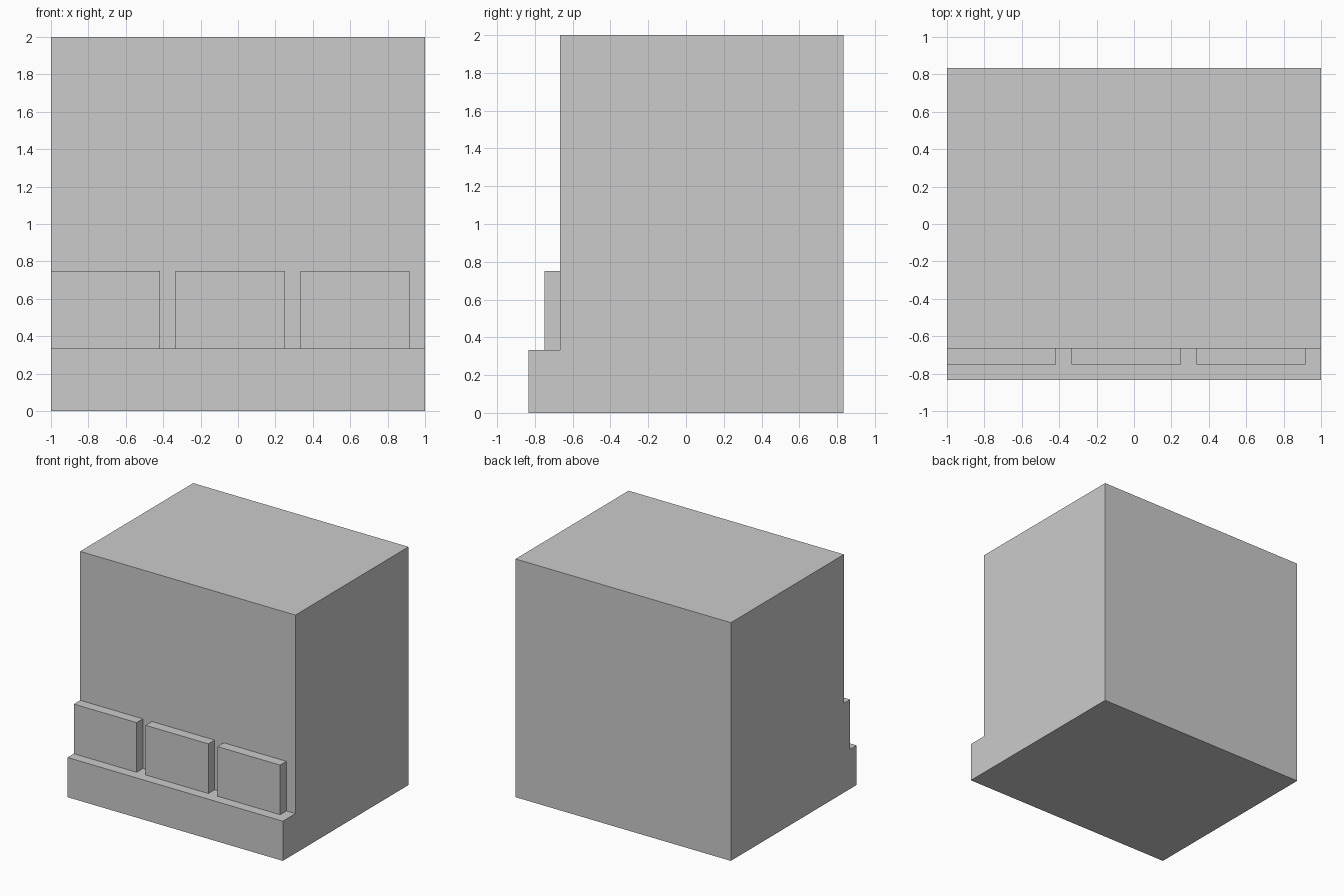
import bpy, bmesh

if "Cube" in bpy.data.objects:
    bpy.data.objects.remove(bpy.data.objects["Cube"])

U = 1 / 12  # design module: the block is 24 modules wide


def extrude_profile(name, profile, x0, x1):
    """Extrude a (y, z) profile along x, sizes in modules."""
    bm = bmesh.new()
    face = bm.faces.new([bm.verts.new((x0 * U, y * U, z * U)) for y, z in profile])
    ext = bmesh.ops.extrude_face_region(bm, geom=[face], use_keep_orig=True)
    verts = [v for v in ext["geom"] if isinstance(v, bmesh.types.BMVert)]
    bmesh.ops.translate(bm, verts=verts, vec=((x1 - x0) * U, 0, 0))
    bmesh.ops.recalc_face_normals(bm, faces=bm.faces)
    mesh = bpy.data.meshes.new(name)
    bm.to_mesh(mesh)
    bm.free()
    obj = bpy.data.objects.new(name, mesh)
    bpy.context.collection.objects.link(obj)
    return obj


# Wall block with a projecting plinth along the front
extrude_profile("wall_with_plinth",
                [(-10, 0), (10, 0), (10, 24), (-8, 24), (-8, 4), (-10, 4)], -12, 12)

# Row of raised stone panels resting on the plinth, one module apart
for i in range(3):
    x = -12 + 8 * i
    extrude_profile(f"front_panel_{i + 1}", [(-9, 4), (-8, 4), (-8, 9), (-9, 9)], x, x + 7)
